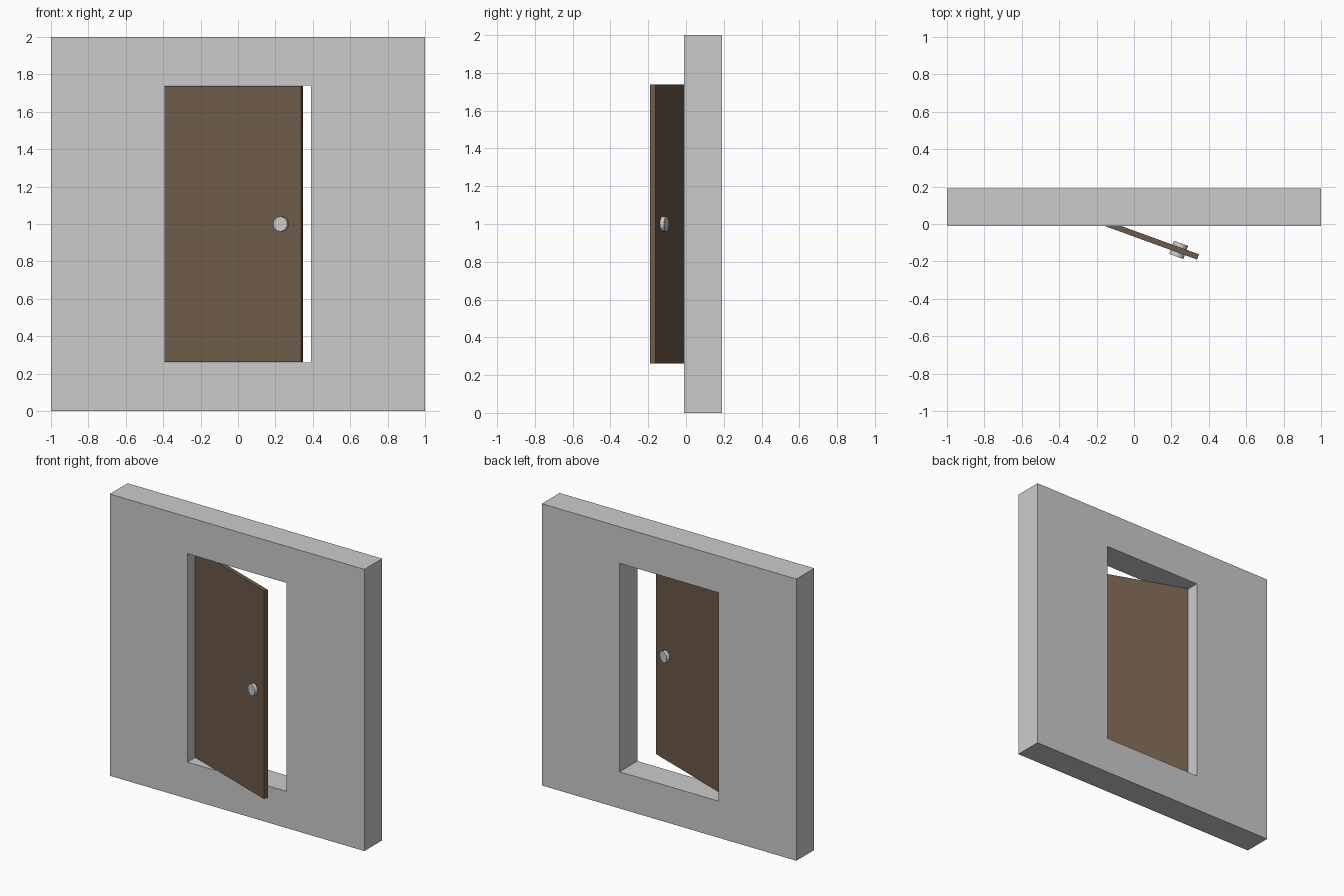
import bpy, bmesh, math
from mathutils import Matrix

if "Cube" in bpy.data.objects:
    bpy.data.objects.remove(bpy.data.objects["Cube"])

WALL_FRONT, WALL_BACK = -0.01, 0.19
HALF_W, Z0, Z1 = 0.389, 0.26, 1.74      # doorway opening


def finish(name, bm, mat=None):
    bmesh.ops.recalc_face_normals(bm, faces=bm.faces)
    mesh = bpy.data.meshes.new(name)
    bm.to_mesh(mesh)
    bm.free()
    obj = bpy.data.objects.new(name, mesh)
    bpy.context.collection.objects.link(obj)
    if mat:
        mesh.materials.append(mat)
    return obj


# Wall: rectangular ring profile extruded through its thickness
bm = bmesh.new()


def rect(x, lo, hi):
    return [bm.verts.new((px, WALL_FRONT, pz))
            for px, pz in ((-x, lo), (x, lo), (x, hi), (-x, hi))]


outer, inner = rect(1, 0, 2), rect(HALF_W, Z0, Z1)
ring = []
for i in range(4):
    j = (i + 1) % 4
    ring.append(bm.faces.new((outer[i], outer[j], inner[j], inner[i])))
ext = bmesh.ops.extrude_face_region(bm, geom=ring, use_keep_orig=True)
bmesh.ops.translate(bm, vec=(0, WALL_BACK - WALL_FRONT, 0),
                    verts=[g for g in ext["geom"] if isinstance(g, bmesh.types.BMVert)])
finish("wall", bm)

# Door and knob share a hinge at the left jamb, mid-wall, opened 20 degrees
hinge = (Matrix.Translation((-HALF_W, (WALL_FRONT + WALL_BACK) / 2, 1))
         @ Matrix.Rotation(math.radians(-20), 4, 'Z'))

wood = bpy.data.materials.new("door_brown")
wood.diffuse_color = (0.155, 0.105, 0.07, 1)
wood.use_nodes = True
wood.node_tree.nodes["Principled BSDF"].inputs["Base Color"].default_value = wood.diffuse_color

# Door leaf
width = 0.778
bm = bmesh.new()
bmesh.ops.create_cube(bm, size=1, matrix=Matrix.Translation((width / 2, 0, 0))
                      @ Matrix.Diagonal((width, 0.03, 1.477, 1)))
door = finish("door", bm, wood)
door.matrix_world = hinge

# Door knob: one short cylinder through both sides of the leaf
bm = bmesh.new()
bmesh.ops.create_cone(bm, cap_ends=True, segments=16, radius1=0.04, radius2=0.04, depth=0.075,
                      matrix=Matrix.Translation((0.668, 0, 0))
                      @ Matrix.Rotation(math.radians(90), 4, 'X'))
knob = finish("door_knob", bm)
knob.matrix_world = hinge
